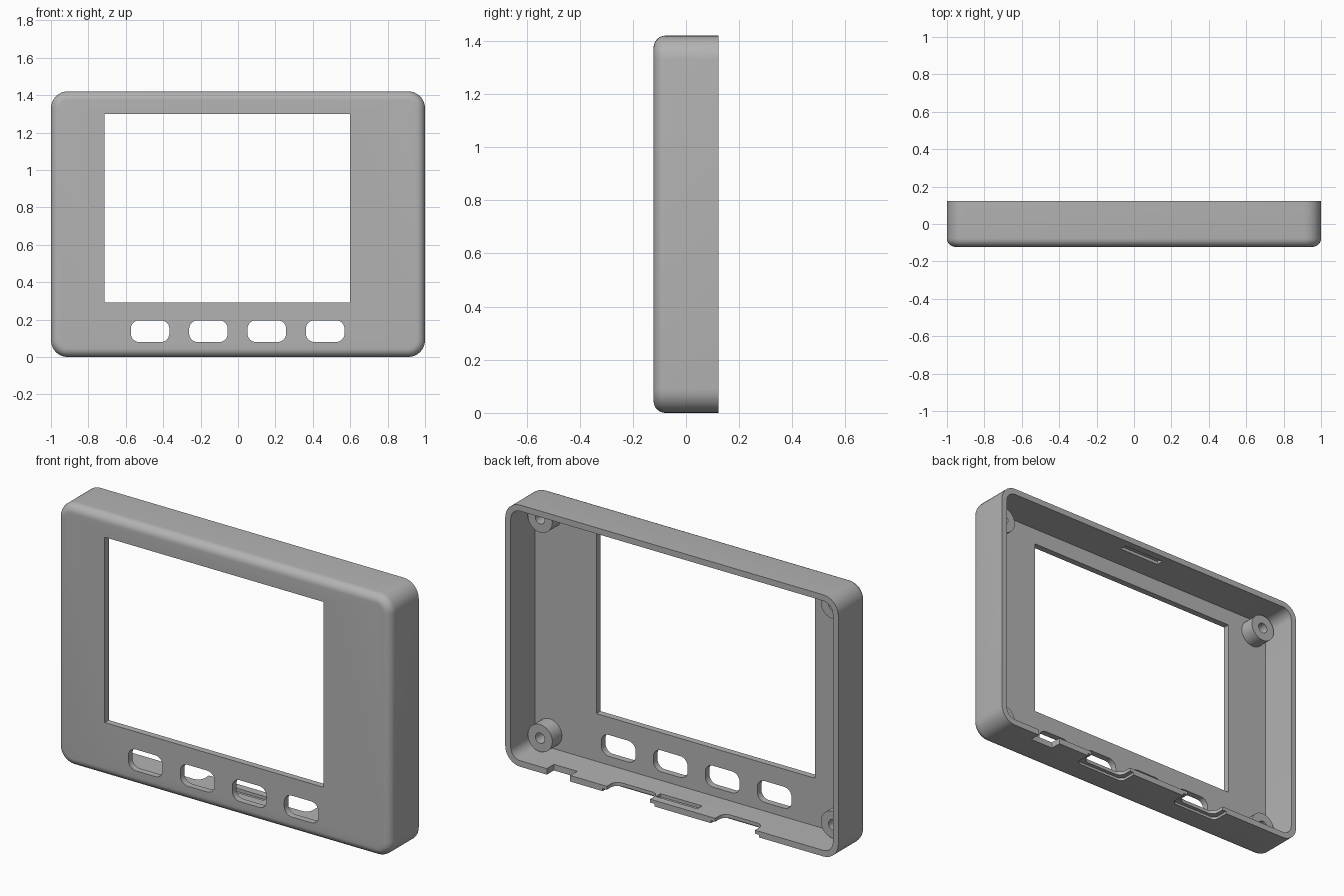
import bpy, bmesh, math
from mathutils import Matrix, Vector

cube = bpy.data.objects.get("Cube")
if cube:
    bpy.data.objects.remove(cube, do_unlink=True)

grey = bpy.data.materials.new("plain_grey")
grey.use_nodes = True
COLOR = (0.45, 0.45, 0.45, 1)
grey.diffuse_color = COLOR
grey.node_tree.nodes["Principled BSDF"].inputs["Base Color"].default_value = COLOR

HEIGHT, BACK, FRONT = 1.42, 0.122, -0.122
MID = HEIGHT / 2
WALL, CORNER, FILLET = 0.033, 0.09, 0.045
INNER_FRONT = FRONT + 0.035


def outline(hw, hh, r, steps=8):
    """Rounded rectangle points, counterclockwise."""
    pts = []
    corners = [(1, 1), (-1, 1), (-1, -1), (1, -1)]
    for i, (sx, sy) in enumerate(corners):
        for k in range(steps + 1):
            a = (i + k / steps) * math.pi / 2
            pts.append((sx * (hw - r) + r * math.cos(a), sy * (hh - r) + r * math.sin(a)))
    return pts


def loft(name, rings, centre, flat=False):
    """Skin rounded rectangles (half width, half height, radius, depth).
    Depth runs along y, or along z when flat."""
    bm = bmesh.new()
    loops = []
    for hw, hh, r, d in rings:
        loops.append([bm.verts.new((u, v, d) if flat else (u, d, v))
                      for u, v in outline(hw, hh, r)])
    for a, b in zip(loops, loops[1:]):
        for i in range(len(a)):
            j = (i + 1) % len(a)
            bm.faces.new((a[i], a[j], b[j], b[i]))
    bm.faces.new(loops[0])
    bm.faces.new(loops[-1])
    bmesh.ops.remove_doubles(bm, verts=bm.verts, dist=1e-5)
    bmesh.ops.recalc_face_normals(bm, faces=bm.faces)
    bmesh.ops.transform(bm, matrix=Matrix.Translation(Vector(centre)), verts=bm.verts)
    mesh = bpy.data.meshes.new(name)
    bm.to_mesh(mesh)
    bm.free()
    mesh.materials.append(grey)
    obj = bpy.data.objects.new(name, mesh)
    bpy.context.collection.objects.link(obj)
    return obj


def activate(obj):
    bpy.ops.object.select_all(action="DESELECT")
    obj.select_set(True)
    bpy.context.view_layer.objects.active = obj


def cut(target, hw, hh, r, d0, d1, centre, flat=False):
    """Remove a rounded block from the target."""
    cutter = loft("cutter", [(hw, hh, r, d0), (hw, hh, r, d1)], centre, flat)
    cutter.hide_render = True
    mod = target.modifiers.new("cut", "BOOLEAN")
    mod.operation, mod.solver, mod.object = "DIFFERENCE", "EXACT", cutter
    activate(target)
    bpy.ops.object.modifier_apply(modifier=mod.name)
    bpy.data.objects.remove(cutter, do_unlink=True)


# Outer case with a rounded front edge
rings = []
for k in range(9):
    a = k / 8 * math.pi / 2
    inset = FILLET * (1 - math.sin(a))
    rings.append((1 - inset, MID - inset, CORNER - inset, FRONT + FILLET * (1 - math.cos(a))))
rings.append((1, MID, CORNER, BACK))
case = loft("case", rings, (0, 0, MID))

# Hollow interior, screen window and button openings
cut(case, 1 - WALL, MID - WALL, CORNER - WALL, INNER_FRONT, 0.3, (0, 0, MID))
cut(case, 0.657, 0.503, 0.002, -0.3, 0, (-0.058, 0, 0.795))
for i in range(4):
    cut(case, 0.103, 0.058, 0.045, -0.3, 0, (-0.47 + 0.312 * i, 0, 0.138))

# Shallow latch slots inside the top and bottom walls
for z in (WALL, HEIGHT - WALL):
    cut(case, 0.125, 0.02, 0.002, -0.017, 0.017, (0, 0.06, z), True)

# Connector notches along the back edge of the bottom wall
cut(case, 0.07, 0.06, 0.002, -0.1, 0.1, (0.68, BACK, 0), True)
for x, half in ((0.26, 0.13), (-0.38, 0.12)):
    cut(case, half, 0.075, 0.04, -0.1, 0.1, (x, BACK, 0), True)
    cut(case, half + 0.025, 0.095, 0.03, -0.1, 0.014, (x, BACK, 0), True)

# Hollow screw posts in the corners
parts = [case]
for side, sx in (("left", 1), ("right", -1)):
    for level, sz in (("upper", 1), ("lower", -1)):
        R, H, END = 0.074, 0.028, -0.005
        base = INNER_FRONT - 0.005
        parts.append(loft(f"{level}_{side}_screw_post",
                          [(R, R, R, base), (R, R, R, END), (H, H, H, END), (H, H, H, base + 0.01)],
                          (0.88 * sx, 0, MID + 0.595 * sz)))

for part in parts:
    activate(part)
    bpy.ops.object.shade_smooth_by_angle(angle=math.radians(30))
